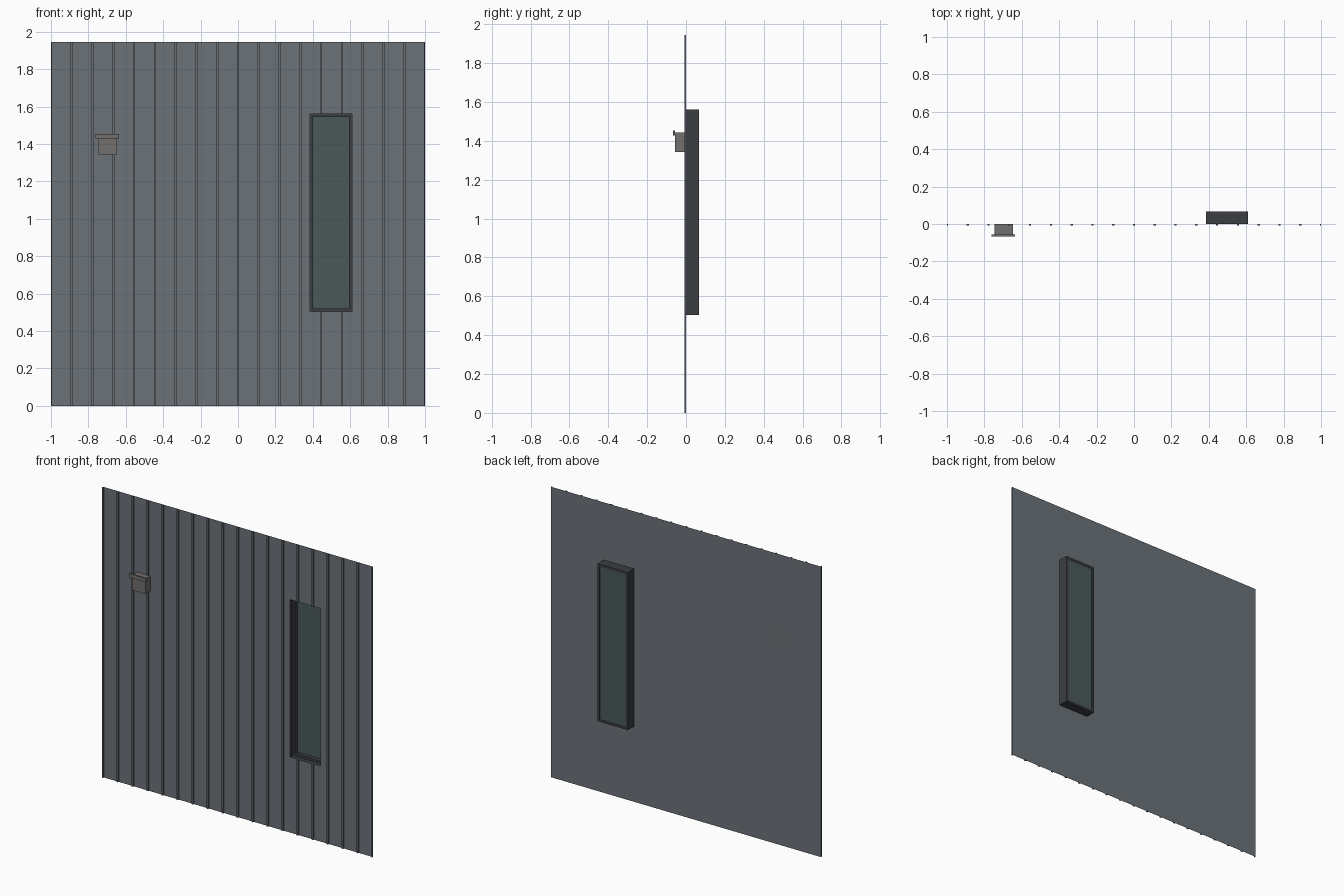
import bpy, bmesh

if "Cube" in bpy.data.objects:
    bpy.data.objects.remove(bpy.data.objects["Cube"])

def material(name, rgb):
    m = bpy.data.materials.new(name)
    m.diffuse_color = (*rgb, 1)
    m.use_nodes = True
    m.node_tree.nodes["Principled BSDF"].inputs["Base Color"].default_value = m.diffuse_color
    return m

WALL = material("slate", (0.15, 0.17, 0.19))
FRAME = material("charcoal", (0.045, 0.048, 0.055))
GLASS = material("dark_glass", (0.07, 0.10, 0.10))
BOX = material("taupe", (0.17, 0.16, 0.155))

H = 1.945                                  # wall height
X0, X1, Z0, Z1 = 0.385, 0.61, 0.505, 1.56  # window opening
T = 0.016                                  # frame width

def finish(name, bm, mat):
    me = bpy.data.meshes.new(name)
    bm.to_mesh(me)
    bm.free()
    me.materials.append(mat)
    ob = bpy.data.objects.new(name, me)
    bpy.context.collection.objects.link(ob)
    return ob

def add_box(bm, x0, x1, y0, y1, z0, z1):
    vs = bmesh.ops.create_cube(bm, size=1)["verts"]
    for v in vs:
        v.co = (x1 if v.co.x > 0 else x0, y1 if v.co.y > 0 else y0, z1 if v.co.z > 0 else z0)

def box(name, mat, *dims):
    bm = bmesh.new()
    add_box(bm, *dims)
    return finish(name, bm, mat)

def rect(bm, x0, x1, z0, z1, y):
    return [bm.verts.new((x, y, z)) for x, z in ((x0, z0), (x1, z0), (x1, z1), (x0, z1))]

def bridge(bm, a, b):
    for i in range(4):
        j = (i + 1) % 4
        bm.faces.new((a[i], a[j], b[j], b[i]))

# wall sheet with window opening
bm = bmesh.new()
bridge(bm, rect(bm, -1, 1, 0, H, 0), rect(bm, X0, X1, Z0, Z1, 0))
finish("wall_sheet", bm, WALL)

# vertical ribs, interrupted at the window
bm = bmesh.new()
for i in range(19):
    x = -1 + i / 9
    a, b = max(-1, x - 0.006), min(1, x + 0.006)
    spans = ((0, Z0), (Z1, H)) if X0 < x < X1 else ((0, H),)
    for lo, hi in spans:
        add_box(bm, a, b, -0.009, 0, lo, hi)
finish("wall_ribs", bm, WALL)

# window frame: outer reveal, stepped ledge, inner reveal, back rim
bm = bmesh.new()
inner = (X0 + T, X1 - T, Z0 + T, Z1 - T)
loops = [rect(bm, X0, X1, Z0, Z1, 0), rect(bm, X0, X1, Z0, Z1, 0.066),
         rect(bm, *inner, 0.066), rect(bm, *inner, 0.03), rect(bm, X0, X1, Z0, Z1, 0.03)]
for a, b in zip(loops, loops[1:]):
    bridge(bm, a, b)
finish("window_frame", bm, FRAME)

# window pane
box("window_pane", GLASS, X0 + T, X1 - T, 0.058, 0.064, Z0 + T, Z1 - T)

# wall box with front lip
box("wall_box", BOX, -0.746, -0.647, -0.057, 0, 1.343, 1.442)
box("wall_box_lip", BOX, -0.761, -0.637, -0.066, -0.057, 1.428, 1.453)
